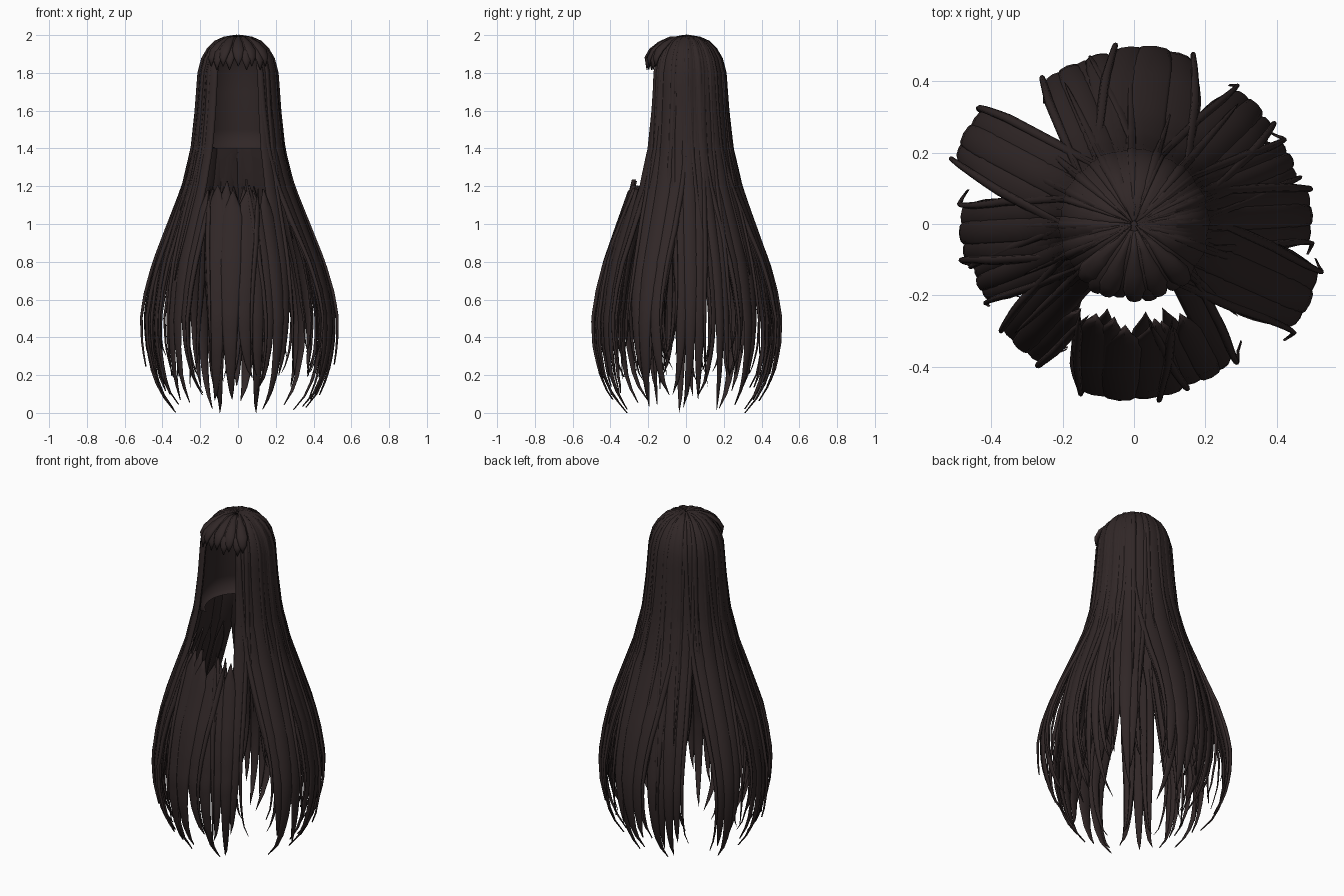
import bpy, bmesh, math, random
from mathutils import Vector

random.seed(4)
if "Cube" in bpy.data.objects:
    bpy.data.objects.remove(bpy.data.objects["Cube"])

hair = bpy.data.materials.new("dark brown hair")
hair.use_nodes = True
COLOR = (0.03, 0.02, 0.02, 1)
hair.diffuse_color = COLOR
hair.node_tree.nodes["Principled BSDF"].inputs["Base Color"].default_value = COLOR

# Outline of the hair mass: height, radius
PROFILE = [(0, .34), (.1, .42), (.2, .465), (.35, .495), (.5, .5), (.65, .475), (.8, .435), (1, .36),
           (1.2, .285), (1.4, .235), (1.6, .212), (1.8, .197), (1.87, .18),
           (1.92, .153), (1.96, .115), (1.98, .07), (1.99, .008)]


def clamp(v):
    return max(0.0, min(1.0, v))


def radius(z):
    for (z0, r0), (z1, r1) in zip(PROFILE, PROFILE[1:]):
        if z <= z1:
            return r0 + (r1 - r0) * (z - z0) / (z1 - z0)
    return PROFILE[-1][1]


def finish(name, bm):
    mesh = bpy.data.meshes.new(name)
    bmesh.ops.recalc_face_normals(bm, faces=bm.faces)
    for f in bm.faces:
        f.smooth = True
    bm.to_mesh(mesh)
    bm.free()
    mesh.materials.append(hair)
    obj = bpy.data.objects.new(name, mesh)
    bpy.context.collection.objects.link(obj)
    return obj


def loft(bm, rings):
    """Skin a closed tube through rings of points."""
    loops = [[bm.verts.new(p) for p in ring] for ring in rings]
    n = len(loops[0])
    for a, b in zip(loops, loops[1:]):
        for i in range(n):
            bm.faces.new((a[i], a[(i + 1) % n], b[(i + 1) % n], b[i]))
    bm.faces.new(loops[0])
    bm.faces.new(loops[-1][::-1])


def strand(bm, angle, offset, width, reach, tip, top=2.0, drift=0.0, lift=0.0, depth=.012):
    """One flat pointed strand that follows the outline from top to tip."""
    out = Vector((math.cos(angle), math.sin(angle), 0))
    side = Vector((-out.y, out.x, 0))
    start = min(top, 1.8)
    levels = [z for z, r in reversed(PROFILE) if start < z <= top]
    levels += [start + (tip - start) * i / 24 for i in range(25)]
    rings = []
    for z in levels:
        r = radius(z) * (1 + (reach / .5 - 1) * clamp((1.3 - z) / .7)) + lift
        taper = max(.02, clamp((z - tip) / .7) ** .6)
        crown = clamp(r / .2)
        if top < 1.9:
            crown *= clamp((top - z) / .13 + .05)
        half = width / 2 * taper * crown
        middle = offset * clamp(r / .2) * (.45 + .55 * taper) + drift * (1 - taper) ** 2
        up = clamp((z - 1.75) / .24)
        normal = (out * (1 - up) + Vector((0, 0, up))).normalized()
        ring = []
        for k in range(8):
            t = math.tau * k / 8
            s = middle + half * math.cos(t)
            s_arc = math.sqrt(max(r * r - s * s, r * r * .1))
            ring.append(out * s_arc + side * s + Vector((0, 0, z))
                        + normal * (depth * math.sin(t) * (.3 + .7 * taper)))
        rings.append(ring)
    loft(bm, rings)


def lock_top(angle, offset):
    """Strands in front of the face opening begin below it."""
    a = angle + math.asin(max(-.9, min(.9, offset / .24)))
    from_front = abs((math.degrees(a) - 270 + 180) % 360 - 180)
    return random.uniform(1.17, 1.24) if from_front < 40 else 2.0


# Large locks round the head: direction, reach, width
LOCKS = [(3, .49, .17), (22, .47, .13), (44, .47, .18), (83, .49, .27),
         (113, .47, .18), (152, .53, .2), (183, .48, .17), (201, .46, .13),
         (227, .465, .17), (265, .485, .27), (297, .47, .18), (336, .53, .21)]

for number, (deg, reach, width) in enumerate(LOCKS):
    a = math.radians(deg)
    bm = bmesh.new()
    for j in (-1, 0, 1):
        off = j * width * .31
        tip = random.uniform(0, .07) if j == 0 else random.uniform(.06, .22)
        strand(bm, a, off, width * .46, reach, tip, lock_top(a, off),
               drift=j * .03 + random.uniform(-.05, .05), lift=.004 * (j == 0))
    # Thin wisps along both edges and a shorter strand beneath
    for j in (-1, 1):
        off = j * width * .48
        strand(bm, a, off, .026, reach + .01, random.uniform(.08, .35),
               lock_top(a, off), drift=j * random.uniform(.02, .09), lift=.004)
        strand(bm, a, j * width * .2, width * .25, reach, random.uniform(.15, .35),
               1.2, drift=j * .07, lift=-.03, depth=.006)
    finish(f"long_lock_{number + 1}", bm)

# Longest tips, at front and back
bm = bmesh.new()
for deg in (78, 102, 258, 282):
    a = math.radians(deg)
    strand(bm, a, 0, .09, .48, 0, lock_top(a, 0), drift=.03 if deg in (102, 282) else -.03)
finish("center_tips", bm)

# Inner cap, open at the face
bm = bmesh.new()
heights = [1.4, 1.41, 1.5, 1.6, 1.7, 1.8, 1.87, 1.92, 1.96, 1.98, 1.99]
SIDES = 48
loops = []
for z in heights:
    r = max(.004, radius(z) - (.05 if z == 1.4 else .012))
    loops.append([bm.verts.new((r * math.cos(math.tau * i / SIDES),
                                r * math.sin(math.tau * i / SIDES), z)) for i in range(SIDES)])
for a, b, z in zip(loops, loops[1:], heights):
    for i in range(SIDES):
        if z > 1.86 or abs((i + .5) / SIDES - .75) > .11:
            bm.faces.new((a[i], a[(i + 1) % SIDES], b[(i + 1) % SIDES], b[i]))
bm.faces.new(loops[-1])
finish("inner_cap", bm)

# Thin ridges fanning from the crown down over the sides
bm = bmesh.new()
for i in range(16):
    a = math.tau * (i + random.uniform(-.2, .2)) / 16
    if lock_top(a, 0) == 2.0:
        strand(bm, a, 0, .03, .48, random.uniform(.7, 1.1), lift=.008, depth=.01)
finish("crown_ridges", bm)

# Short fringe arching forward above the face: reach and height along each tuft
FRINGE = [(.02, 1.988), (.08, 1.982), (.14, 1.955), (.185, 1.92), (.208, 1.88), (.21, 1.835)]
bm = bmesh.new()
for i in range(9):
    a = math.radians(226 + 11 * i + random.uniform(-2, 2))
    out = Vector((math.cos(a), math.sin(a), 0))
    side = Vector((-out.y, out.x, 0))
    grow = random.uniform(.96, 1.04)
    rings = []
    for step, (r, z) in enumerate(FRINGE):
        half = (.006, .014, .026, .032, .022, .002)[step]
        up = 1 - step / 5
        normal = (out * (1 - up) + Vector((0, 0, up))).normalized()
        base = out * r * grow + Vector((0, 0, z - .02 * (i % 2) * step / 5))
        rings.append([base + side * half * math.cos(math.tau * k / 8)
                      + normal * min(.012, half) * math.sin(math.tau * k / 8) for k in range(8)])
    loft(bm, rings)
finish("fringe", bm)
